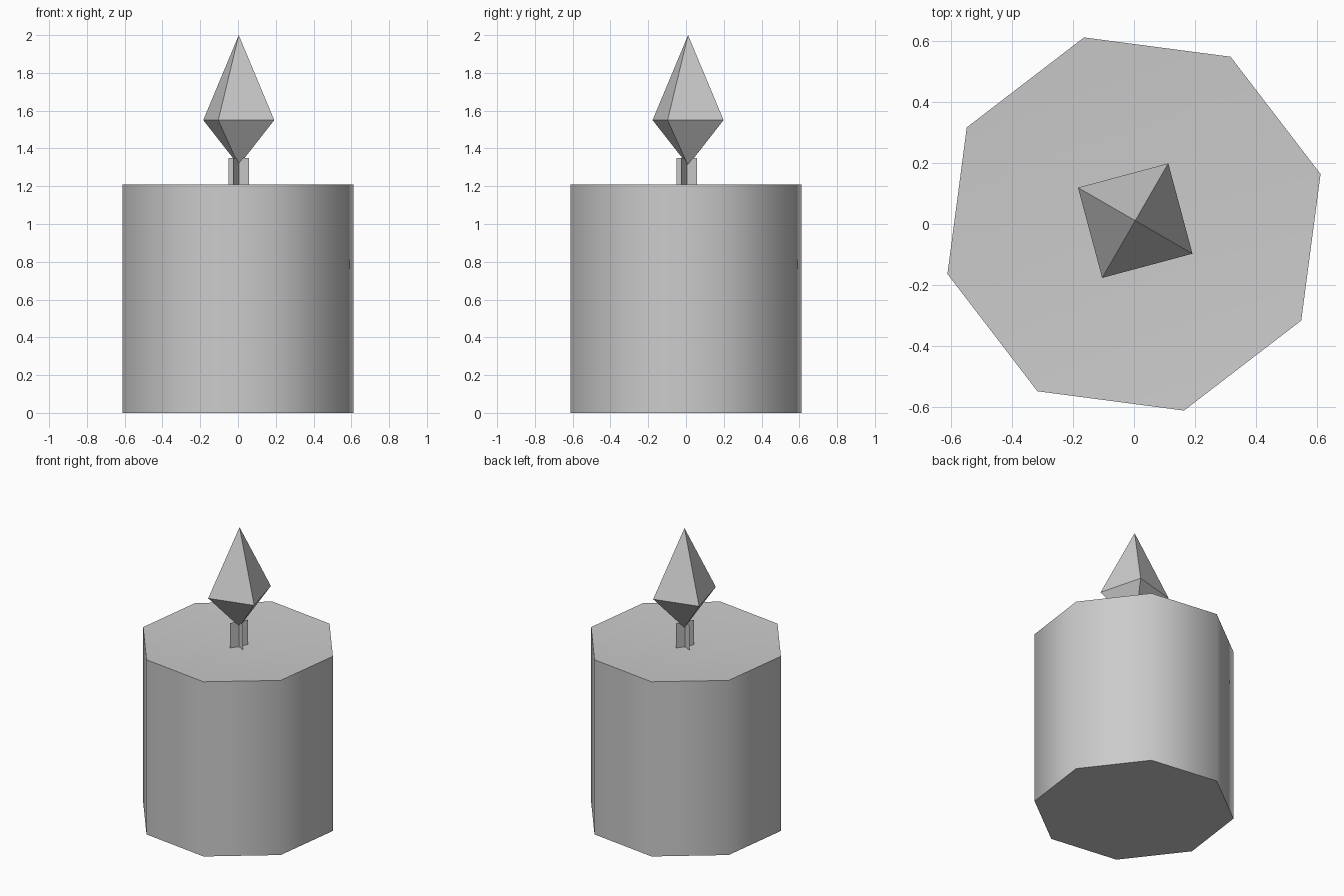
import bpy, bmesh
from math import cos, sin, radians

cube = bpy.data.objects.get("Cube")
if cube:
    bpy.data.objects.remove(cube, do_unlink=True)

grey = bpy.data.materials.new("plain grey")
grey.use_nodes = True
colour = (0.6, 0.6, 0.6, 1)
grey.diffuse_color = colour
grey.node_tree.nodes["Principled BSDF"].inputs["Base Color"].default_value = colour


def ring(bm, sides, radius, start, z, cx=0, cy=0):
    """Regular polygon of vertices, starting at an angle in degrees."""
    angles = [radians(start + 360 * i / sides) for i in range(sides)]
    return [bm.verts.new((cx + radius * cos(a), cy + radius * sin(a), z)) for a in angles]


def fan(bm, loop, tip):
    """Triangles from a ring to a single point."""
    point = bm.verts.new(tip)
    for i, v in enumerate(loop):
        bm.faces.new((v, loop[(i + 1) % len(loop)], point))


def finish(name, bm, fix_normals=True):
    if fix_normals:
        bmesh.ops.recalc_face_normals(bm, faces=bm.faces)
    mesh = bpy.data.meshes.new(name)
    bm.to_mesh(mesh)
    bm.free()
    mesh.materials.append(grey)
    obj = bpy.data.objects.new(name, mesh)
    bpy.context.collection.objects.link(obj)
    return obj


# Wax body: eight-sided column with a slightly dished top
bm = bmesh.new()
low = ring(bm, 8, 0.634, 15, 0)
high = ring(bm, 8, 0.634, 15, 1.21)
for i in range(8):
    j = (i + 1) % 8
    bm.faces.new((low[i], low[j], high[j], high[i]))
bm.faces.new(low[::-1])
fan(bm, high, (0, 0, 1.175))
body = finish("wax_body", bm)
bpy.ops.object.select_all(action="DESELECT")
body.select_set(True)
bpy.context.view_layer.objects.active = body
bpy.ops.object.shade_smooth_by_angle(angle=radians(60))

# Wick: two crossed upright blades
bm = bmesh.new()
bottom = ring(bm, 4, 0.063, -30, 1.17, 0.004, 0.004)
top = ring(bm, 4, 0.063, -30, 1.35, 0.004, 0.004)
for i in range(2):
    bm.faces.new((bottom[i], bottom[i + 2], top[i + 2], top[i]))
finish("wick", bm, False)

# Flame: four-sided double pyramid
bm = bmesh.new()
waist = ring(bm, 4, 0.217, -30, 1.55, 0.004, 0.011)
fan(bm, waist, (0.004, 0.011, 2))
fan(bm, waist[::-1], (0.004, 0.011, 1.31))
finish("flame", bm)
